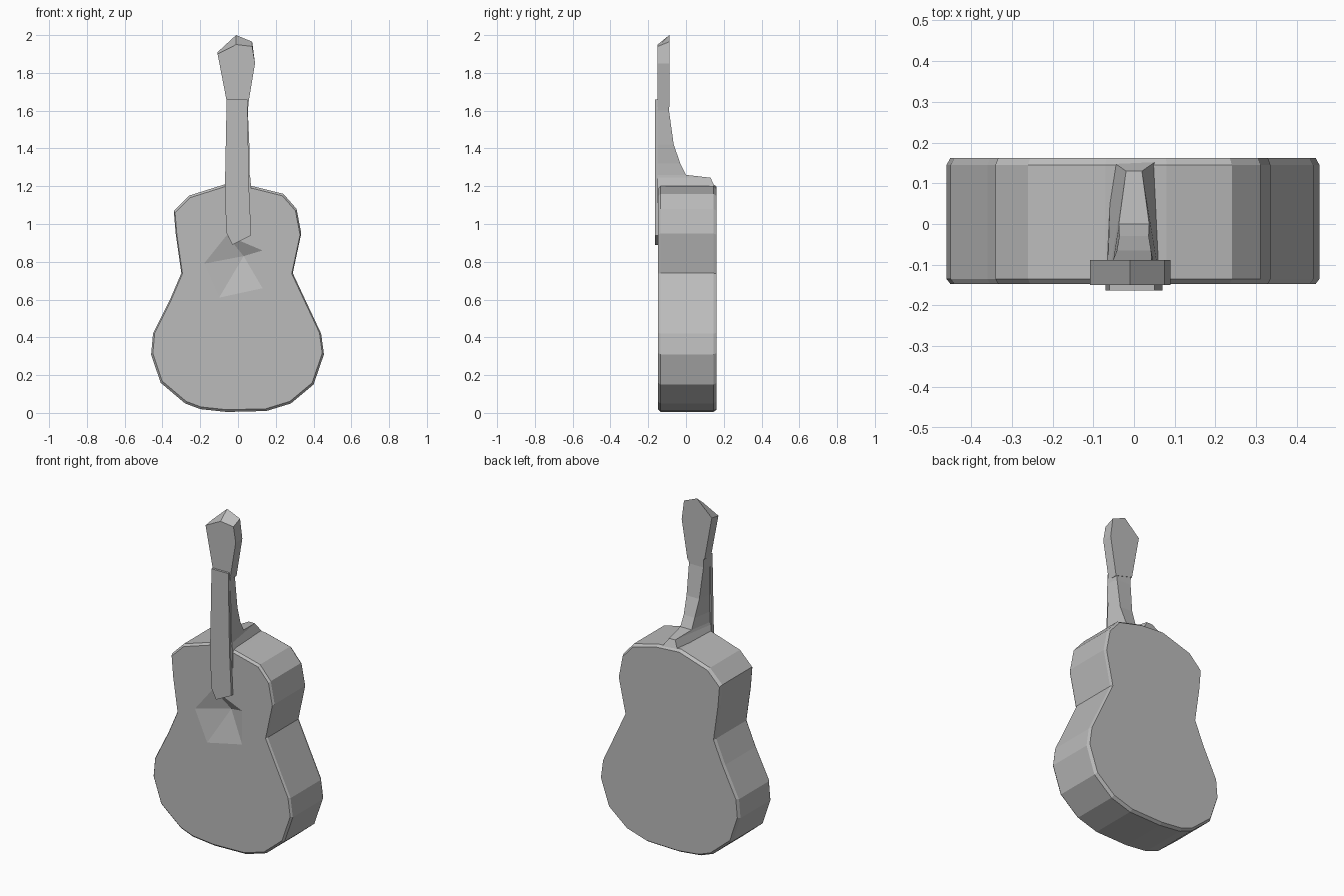
import bpy, bmesh

cube = bpy.data.objects.get("Cube")
if cube:
    bpy.data.objects.remove(cube)

grey = bpy.data.materials.new("plain grey")
grey.use_nodes = True
GREY = (0.5, 0.5, 0.5, 1)
grey.diffuse_color = GREY
grey.node_tree.nodes["Principled BSDF"].inputs["Base Color"].default_value = GREY


def finish(bm, name):
    bmesh.ops.recalc_face_normals(bm, faces=bm.faces)
    mesh = bpy.data.meshes.new(name)
    bm.to_mesh(mesh)
    bm.free()
    mesh.materials.append(grey)
    obj = bpy.data.objects.new(name, mesh)
    bpy.context.collection.objects.link(obj)
    return obj


def ring(bm, points):
    return [bm.verts.new(p) for p in points]


def bridge(bm, a, b):
    n = len(a)
    for i in range(n):
        j = (i + 1) % n
        bm.faces.new((a[i], a[j], b[j], b[i]))


# Body: waisted outline lofted front to back, with softened rims
outline = [(-0.06, 0.005), (0.15, 0.01), (0.28, 0.05), (0.40, 0.15), (0.455, 0.31),
           (0.44, 0.42), (0.36, 0.59), (0.29, 0.74), (0.335, 0.95), (0.31, 1.08),
           (0.24, 1.16), (0.08, 1.2), (-0.07, 1.21), (-0.26, 1.15), (-0.34, 1.07),
           (-0.33, 0.95), (-0.30, 0.74), (-0.36, 0.6), (-0.45, 0.42), (-0.46, 0.31),
           (-0.41, 0.16), (-0.28, 0.05), (-0.2, 0.02)]


def section(y, scale):
    return [(x * scale, y, 0.6 + (z - 0.6) * scale) for x, z in outline]


bm = bmesh.new()
rings = [ring(bm, section(y, s)) for y, s in
         ((-0.147, 0.98), (-0.135, 1), (0.145, 1), (0.162, 0.98))]
for a, b in zip(rings, rings[1:]):
    bridge(bm, a, b)
bm.faces.new(rings[-1])

# Front plate with a shallow faceted sound hole
hole = ring(bm, [(x, -0.147, z) for x, z in
                 ((-0.18, 0.79), (-0.1, 0.61), (0.13, 0.66), (0.13, 0.86), (-0.06, 0.94))])
n = len(hole)
rim = [bm.edges.new((hole[i], hole[(i + 1) % n])) for i in range(n)]
front = [bm.edges.get((a, b)) for a, b in zip(rings[0], rings[0][1:] + rings[0][:1])]
bmesh.ops.triangle_fill(bm, edges=front + rim, use_beauty=True)
centre = bm.verts.new((0.03, -0.105, 0.83))
for i in range(n):
    bm.faces.new((hole[i], hole[(i + 1) % n], centre))
finish(bm, "body")


def loft(name, stations):
    """Each station: z, front y, back y, left x, right x, back width ratio."""
    bm = bmesh.new()
    loops = []
    for z, yf, yb, x0, x1, ratio in stations:
        mid, half = (x0 + x1) / 2, (x1 - x0) / 2 * ratio
        loops.append(ring(bm, [(x0, yf, z), (x1, yf, z),
                               (mid + half, yb, z), (mid - half, yb, z)]))
    for a, b in zip(loops, loops[1:]):
        bridge(bm, a, b)
    bm.faces.new(loops[0])
    bm.faces.new(loops[-1])
    return finish(bm, name)


# Neck with the heel curving back over the body
loft("neck", [(1.1, -0.15, 0.15, -0.07, 0.07, 0.9),
              (1.19, -0.15, 0.155, -0.07, 0.07, 0.8),
              (1.245, -0.15, 0.13, -0.065, 0.065, 0.3),
              (1.26, -0.15, 0.0, -0.062, 0.062, 0.6),
              (1.32, -0.15, -0.03, -0.06, 0.06, 0.6),
              (1.42, -0.15, -0.065, -0.06, 0.06, 0.7),
              (1.6, -0.15, -0.09, -0.06, 0.052, 0.85),
              (1.68, -0.145, -0.09, -0.06, 0.06, 0.9)])

# Fretboard overlapping the front plate, with a slanted lower end
bm = bmesh.new()
board = [(-0.03, 0.89), (0.07, 0.94), (0.058, 1.2), (0.05, 1.66),
         (-0.06, 1.66), (-0.07, 1.15), (-0.06, 0.95)]
layers = [ring(bm, [(x, y, z) for x, z in board]) for y in (-0.163, -0.14)]
bridge(bm, *layers)
for layer in layers:
    bm.faces.new(layer)
finish(bm, "fretboard")

# Headstock: flared plate with a peak leaning backwards
bm = bmesh.new()
head = [(-0.06, 1.65, 1.65), (0.052, 1.62, 1.62), (0.09, 1.85, 1.85),
        (0.075, 1.94, 1.965), (-0.01, 1.95, 2.0), (-0.108, 1.9, 1.91)]
face = ring(bm, [(x, -0.15, zf) for x, zf, zb in head])
rear = ring(bm, [(x, -0.088, zb) for x, zf, zb in head])
bridge(bm, face, rear)
bm.faces.new(face)
bm.faces.new(rear)
finish(bm, "headstock")
